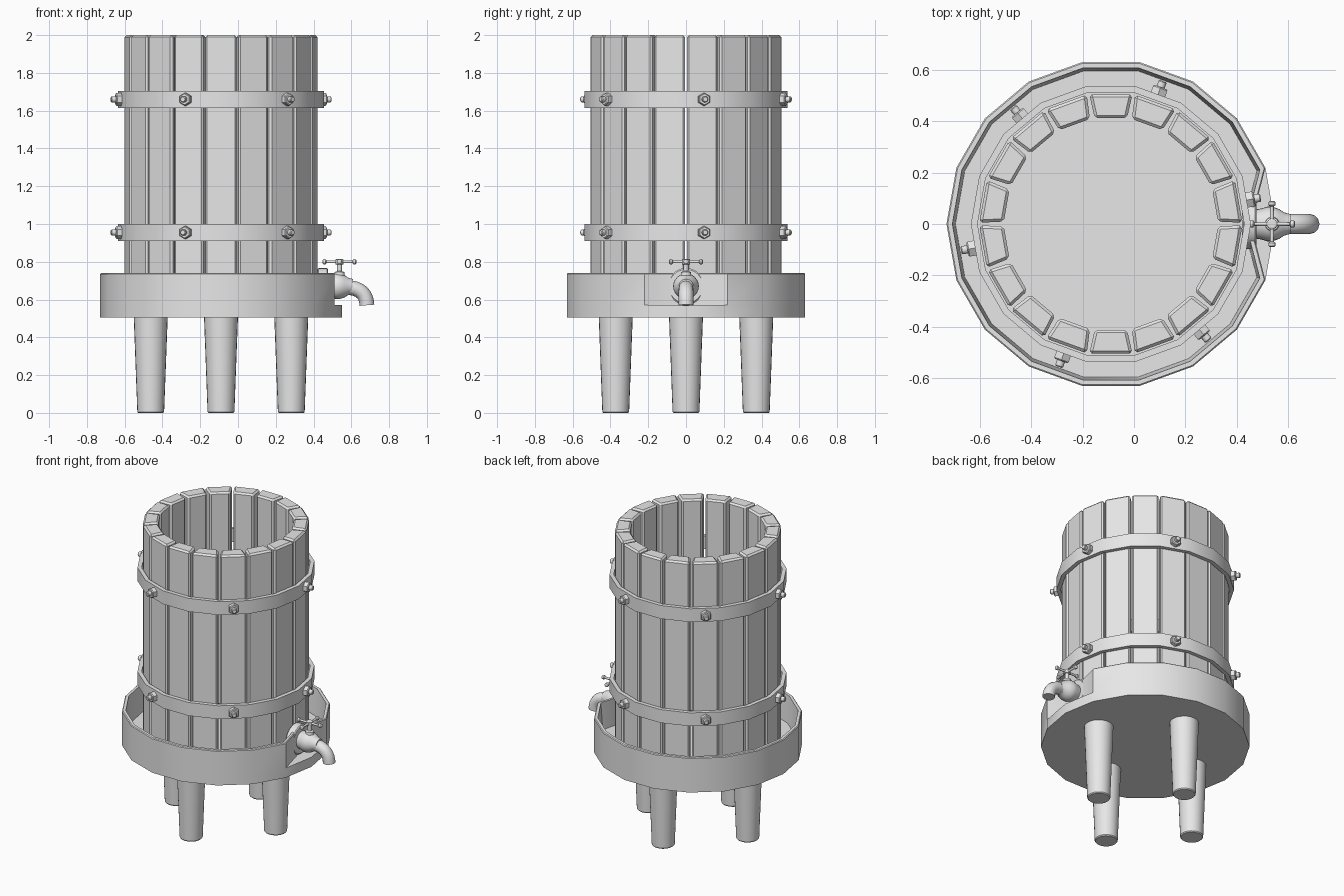
import bpy, bmesh
from math import sin, cos, tan, pi, radians
from mathutils import Matrix, Vector

cube = bpy.data.objects.get("Cube")
if cube:
    bpy.data.objects.remove(cube, do_unlink=True)

grey = bpy.data.materials.new("plain grey")
grey.use_nodes = True
grey.diffuse_color = (0.8, 0.8, 0.8, 1)
grey.node_tree.nodes["Principled BSDF"].inputs["Base Color"].default_value = (0.8, 0.8, 0.8, 1)

CENTRE = Vector((-0.09, 0, 0))   # axis of the barrel
SIDES = 18
STEP = 2 * pi / SIDES


def finish(obj, smooth=True):
    obj.data.materials.append(grey)
    if smooth:
        bpy.ops.object.select_all(action="DESELECT")
        obj.select_set(True)
        bpy.context.view_layer.objects.active = obj
        bpy.ops.object.shade_smooth_by_angle(angle=radians(32))
    return obj


def loft(name, rings, matrix=Matrix(), closed=False, smooth=True):
    """Skin a list of point rings, capping the ends or joining them in a loop."""
    bm = bmesh.new()
    loops = [[bm.verts.new(matrix @ Vector(p)) for p in ring] for ring in rings]
    pairs = list(zip(loops, loops[1:]))
    if closed:
        pairs.append((loops[-1], loops[0]))
    else:
        bm.faces.new(loops[0])
        bm.faces.new(loops[-1])
    n = len(loops[0])
    for a, b in pairs:
        for i in range(n):
            j = (i + 1) % n
            bm.faces.new((a[i], a[j], b[j], b[i]))
    bmesh.ops.remove_doubles(bm, verts=bm.verts, dist=0.0001)
    bmesh.ops.recalc_face_normals(bm, faces=bm.faces)
    mesh = bpy.data.meshes.new(name)
    bm.to_mesh(mesh)
    bm.free()
    obj = bpy.data.objects.new(name, mesh)
    bpy.context.collection.objects.link(obj)
    return finish(obj, smooth)


def circle(r, z, n, front=None):
    """Ring of n points; front replaces the radius of the point facing +x."""
    pts = [(r * cos(2 * pi * i / n), r * sin(2 * pi * i / n), z) for i in range(n)]
    if front:
        pts[0] = (front, 0, z)
    return pts


def lathe(name, profile, n, matrix, closed=False, smooth=True):
    return loft(name, [circle(r, z, n) for r, z in profile], matrix, closed, smooth)


def along_x(x, y, z):
    """Turn a lathe axis to point along +x."""
    return Matrix.Translation((x, y, z)) @ Matrix.Rotation(pi / 2, 4, "Y")


centre = Matrix.Translation(CENTRE)

# Tray with a recess for the tap
tray_profile = [(0.64, 0.64, 0.505), (0.64, 0.64, 0.57), (0.64, 0.545, 0.57),
                (0.64, 0.545, 0.735), (0.635, 0.54, 0.74), (0.617, 0.525, 0.74),
                (0.605, 0.515, 0.56)]
loft("tray", [circle(r, z, SIDES, f) for r, f, z in tray_profile], centre)

# Tapered legs
for k in range(4):
    spot = centre @ Matrix.Rotation(k * pi / 2, 4, "Z") @ Matrix.Translation((0.372, 0, 0))
    lathe("leg", [(0.066, 0), (0.071, 0.006), (0.09, 0.51)], 24, spot)

# Barrel staves with chamfered edges and narrow gaps
for k in range(SIDES):
    turn = centre @ Matrix.Rotation((k + 0.5) * STEP, 4, "Z")
    section = [(0.412, -0.063), (0.505, -0.084), (0.505, 0.084), (0.412, 0.063)]
    stave = loft("stave", [[(x, y, z) for x, y in section] for z in (0.56, 2.0)],
                 turn, smooth=False)
    bevel = stave.modifiers.new("chamfer", "BEVEL")
    bevel.width = 0.011
    bevel.segments = 1

# Hoops, each with six bolts
for height in (0.955, 1.66):
    hoop = [(0.519, -0.045), (0.545, -0.045), (0.545, 0.045), (0.519, 0.045)]
    lathe("hoop", hoop, SIDES, centre @ Matrix.Translation((0, 0, height)), closed=True)
    for k in range(6):
        turn = centre @ Matrix.Rotation(radians(10 + 60 * k), 4, "Z")
        spot = turn @ along_x(0.53, 0, height)
        lathe("nut", [(0.034, 0), (0.034, 0.032), (0.029, 0.037)], 6, spot, smooth=False)
        lathe("bolt", [(0.016, 0), (0.016, 0.058), (0.012, 0.062)], 12, spot)

# Tap flange and bulging body
TAP_Z = 0.67
lathe("tap_flange", [(0.09, 0), (0.097, 0.006), (0.097, 0.05), (0.09, 0.056)], 24,
      along_x(0.42, 0, TAP_Z))
lathe("tap_body", [(0.055, 0), (0.06, 0.03), (0.068, 0.055), (0.067, 0.075),
                   (0.058, 0.1), (0.045, 0.12), (0.038, 0.145)], 24,
      along_x(0.465, 0, TAP_Z))

# Curved spout
curve = bpy.data.curves.new("spout", "CURVE")
curve.dimensions = "3D"
curve.bevel_depth = 0.039
curve.bevel_resolution = 4
curve.use_fill_caps = True
curve.resolution_u = 8
spline = curve.splines.new("BEZIER")
spline.bezier_points.add(1)
ends = [((0.56, 0, 0.665), (0.1, 0, 0.0)), ((0.683, 0, 0.57), (0.004, 0, -0.05))]
for point, (pos, pull) in zip(spline.bezier_points, ends):
    point.co = pos
    point.handle_left = Vector(pos) - Vector(pull)
    point.handle_right = Vector(pos) + Vector(pull)
spout = bpy.data.objects.new("spout", curve)
bpy.context.collection.objects.link(spout)
spline.use_smooth = True
curve.materials.append(grey)

# Tap stem and cross handle
HANDLE = Vector((0.537, 0, 0.8))
lathe("tap_stem", [(0.03, 0.715), (0.026, 0.745), (0.013, 0.75), (0.013, 0.785),
                   (0.021, 0.787), (0.021, 0.811), (0.015, 0.815)], 16,
      Matrix.Translation((HANDLE.x, 0, 0)))
for k in range(4):
    turn = Matrix.Translation(HANDLE) @ Matrix.Rotation(k * pi / 2, 4, "Z")
    lathe("handle_arm", [(0.008, 0), (0.007, 0.068), (0.013, 0.073), (0.014, 0.08),
                         (0.013, 0.086), (0.007, 0.09)], 12, turn @ along_x(0, 0, 0))
